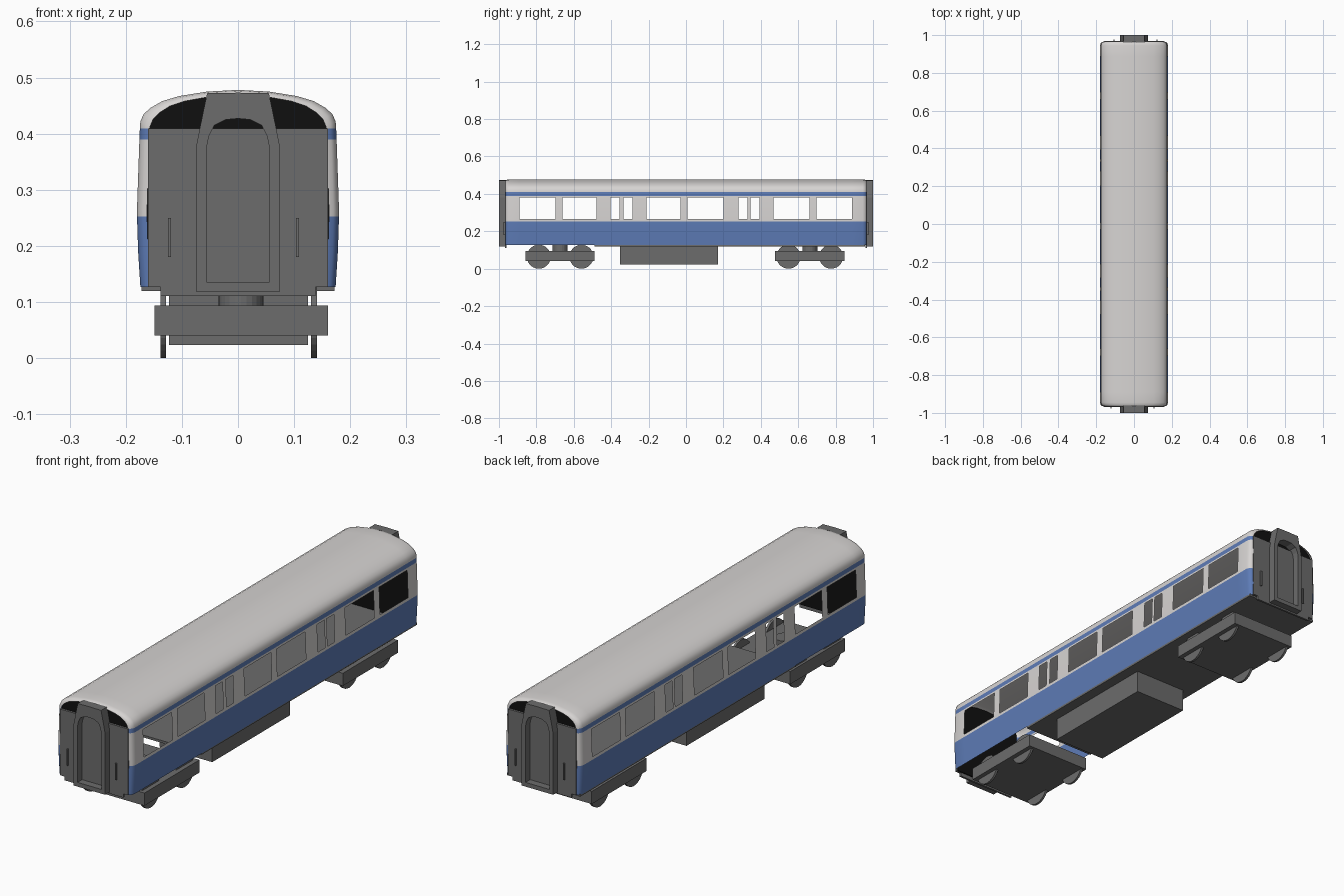
import bpy, bmesh, math

if "Cube" in bpy.data.objects:
    bpy.data.objects.remove(bpy.data.objects["Cube"])

def mat(name, col):
    m = bpy.data.materials.new(name)
    m.diffuse_color = (*col, 1)
    m.use_nodes = True
    m.node_tree.nodes["Principled BSDF"].inputs["Base Color"].default_value = m.diffuse_color
    return m

LIGHT = mat("light_grey", (0.68, 0.66, 0.65))
BLUE = mat("blue", (0.11, 0.20, 0.47))
GREY = mat("dark_grey", (0.15, 0.15, 0.15))
BLACK = mat("black", (0.005, 0.005, 0.005))

def finish(name, bm, *mats, fix=True):
    if fix:
        bmesh.ops.recalc_face_normals(bm, faces=bm.faces)
    me = bpy.data.meshes.new(name)
    bm.to_mesh(me)
    bm.free()
    for m in mats:
        me.materials.append(m)
    ob = bpy.data.objects.new(name, me)
    bpy.context.collection.objects.link(ob)
    return ob

def box(name, x0, x1, y0, y1, z0, z1, m):
    bm = bmesh.new()
    bmesh.ops.create_cube(bm, size=1)
    for v in bm.verts:
        v.co = ((x0 + x1) / 2 + v.co.x * (x1 - x0),
                (y0 + y1) / 2 + v.co.y * (y1 - y0),
                (z0 + z1) / 2 + v.co.z * (z1 - z0))
    return finish(name, bm, m)

def cyl(name, c, r, depth, axis, n, m):
    bm = bmesh.new()
    bmesh.ops.create_cone(bm, cap_ends=True, segments=n, radius1=r, radius2=r, depth=depth)
    ob = finish(name, bm, m)
    ob.location = c
    if axis == 'X':
        ob.rotation_euler = (0, math.pi / 2, 0)
    return ob

def slab(name, pts, y0, y1, m):
    """Extrude an x-z outline along y."""
    bm = bmesh.new()
    f = bm.faces.new([bm.verts.new((x, y0, z)) for x, z in pts])
    r = bmesh.ops.extrude_face_region(bm, geom=[f])
    for v in r["geom"]:
        if isinstance(v, bmesh.types.BMVert):
            v.co.y = y1
    return finish(name, bm, m)

def both(half):
    """Mirror a right-hand outline (ending at x = 0) into a full one."""
    return half + [(-x, z) for x, z in reversed(half) if x > 0]

# Body shell: cross-section swept along y, with window openings left out
SECTION = both([(0.174, 0.127), (0.178, 0.19), (0.180, 0.252), (0.180, 0.265),
                (0.176, 0.381), (0.1755, 0.39), (0.175, 0.409), (0.174, 0.422),
                (0.168, 0.435), (0.156, 0.446), (0.135, 0.458), (0.105, 0.467),
                (0.055, 0.475), (0, 0.478)])
WINDOWS = [(-0.89, -0.698), (-0.66, -0.479), (-0.404, -0.356), (-0.334, -0.286),
           (-0.211, -0.03), (0.008, 0.20), (0.28, 0.329), (0.345, 0.393),
           (0.468, 0.66), (0.698, 0.887)]

def inset(d):
    return [(x * (1 - d / 0.18), z - (0.5 * d if z > 0.415 else 0)) for x, z in SECTION]

ENDS = [(0.945, 0.0), (0.957, 0.004), (0.963, 0.010), (0.966, 0.018)]
cols = [(-y, d) for y, d in reversed(ENDS)]
cols += [(y, 0) for w in WINDOWS for y in w] + ENDS
bm = bmesh.new()
grid = [[bm.verts.new((x, y, z)) for x, z in inset(d)] for y, d in cols]
for i in range(len(cols) - 1):
    ym = (cols[i][0] + cols[i + 1][0]) / 2
    for j in range(len(SECTION) - 1):
        zm = (SECTION[j][1] + SECTION[j + 1][1]) / 2
        xm = SECTION[j][0] + SECTION[j + 1][0]
        if 0.265 < zm < 0.381 and any(a < ym < b for a, b in WINDOWS):
            continue
        f = bm.faces.new([grid[i][j], grid[i + 1][j], grid[i + 1][j + 1], grid[i][j + 1]])
        f.material_index = 1 if zm < 0.252 or 0.39 < zm < 0.409 else 0
        f.normal_update()
        if f.normal.x * xm + f.normal.z * (zm > 0.42) < 0:
            f.normal_flip()
body = finish("body_shell", bm, LIGHT, BLUE, fix=False)
bpy.context.view_layer.objects.active = body
body.select_set(True)
bpy.ops.object.shade_smooth_by_angle(angle=math.radians(35))
body.select_set(False)

# Ends: black bulkhead, grey end wall, gangway frame and handrails
WALL = [(0.16, 0.409), (0.16, 0.127), (0.138, 0.127), (0.138, 0.111)]
WALL += [(-x, z) for x, z in reversed(WALL)]
OUTER = both([(0.074, 0.118), (0.074, 0.38), (0.069, 0.405), (0.062, 0.439),
              (0.055, 0.472), (0, 0.473)])
INNER = both([(0.056, 0.136), (0.056, 0.375), (0.052, 0.395), (0.042, 0.415),
              (0.022, 0.425), (0, 0.427)])

def gangway(name, s):
    bm = bmesh.new()
    loops = [[bm.verts.new((x, s * y, z)) for x, z in pts]
             for pts, y in ((OUTER, 0.96), (OUTER, 1.0), (INNER, 1.0), (INNER, 0.96))]
    n = len(OUTER)
    for a in range(4):
        p, q = loops[a], loops[(a + 1) % 4]
        for k in range(n):
            bm.faces.new([p[k], p[(k + 1) % n], q[(k + 1) % n], q[k]])
    finish(name, bm, GREY)

for tag, s in (("front", -1), ("back", 1)):
    slab(tag + "_bulkhead", inset(0.016), s * 0.954, s * 0.959, BLACK)
    slab(tag + "_end_wall", WALL, s * 0.960, s * 0.969, GREY)
    gangway(tag + "_gangway", s)
    for k, x in enumerate((s * 0.122, -s * 0.106)):
        box(f"{tag}_handrail_{k}", x - 0.003, x + 0.003,
            *sorted((s * 0.968, s * 0.976)), 0.18, 0.25, GREY)

# Floor (open above the front bogie) and equipment box
box("floor", -0.172, 0.172, -0.49, 0.958, 0.120, 0.130, GREY)
box("equipment_box", -0.123, 0.125, -0.352, 0.172, 0.023, 0.122, GREY)

# Bogies: frame, pivot, axles and wheels
for tag, cy in (("front", -0.673), ("back", 0.662)):
    box(tag + "_bogie_frame", -0.149, 0.160, cy - 0.185, cy + 0.185, 0.040, 0.094, GREY)
    cyl(tag + "_bogie_pivot", (0.005, cy, 0.111), 0.04, 0.038, 'Z', 24, GREY)
    for k, dy in enumerate((-0.114, 0.114)):
        cyl(f"{tag}_axle_{k}", (0, cy + dy, 0.064), 0.012, 0.26, 'X', 12, GREY)
        for side, x in (("left", -0.1335), ("right", 0.1355)):
            cyl(f"{tag}_{side}_wheel_{k}", (x, cy + dy, 0.064), 0.064, 0.01, 'X', 28, GREY)
